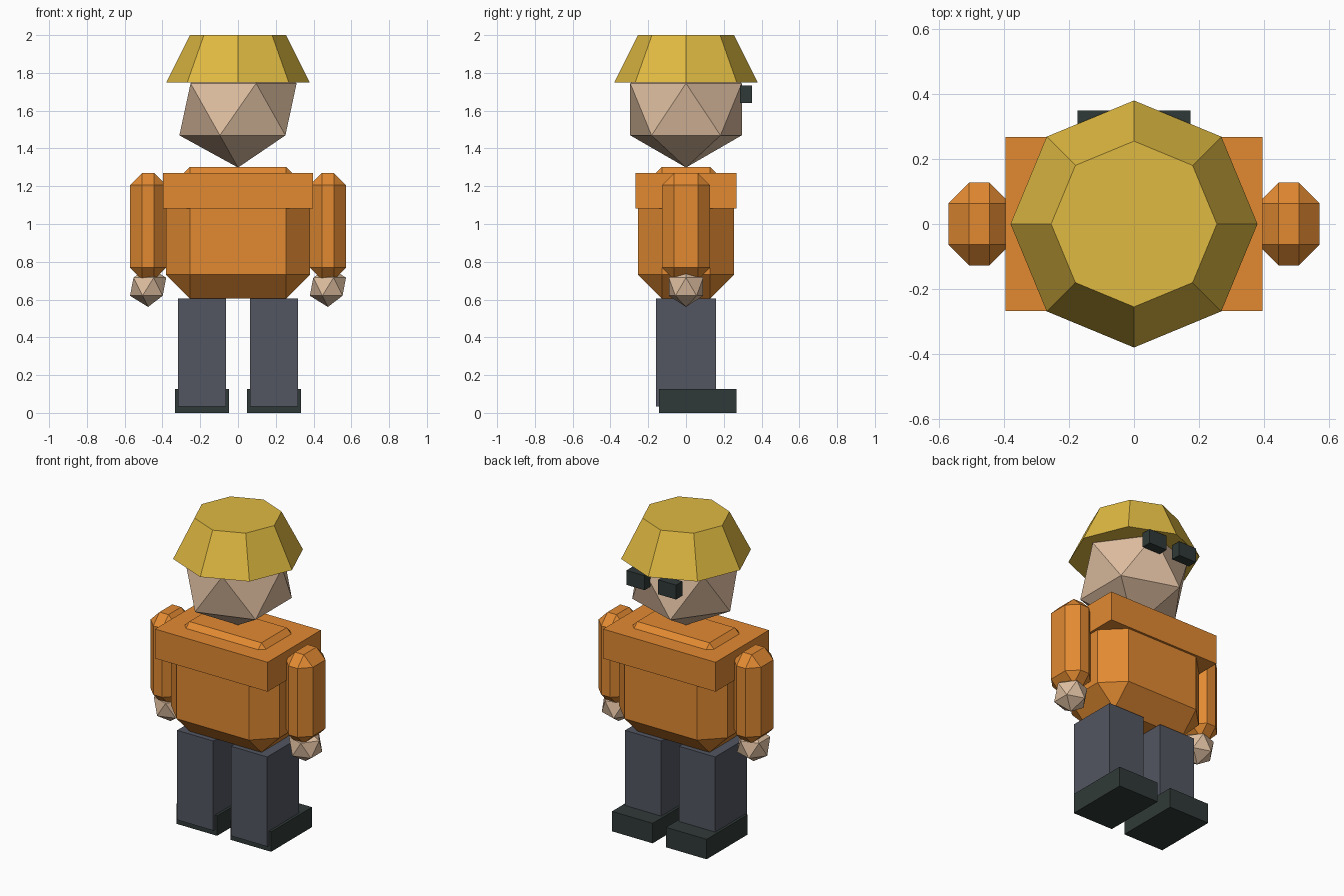
import bpy

if "Cube" in bpy.data.objects:
    bpy.data.objects.remove(bpy.data.objects["Cube"])


def srgb(r, g, b):
    """Flat colour given as 0-255 display values, returned as linear RGBA."""
    lin = [(c / 255 / 12.92) if c / 255 <= 0.04045 else ((c / 255 + 0.055) / 1.055) ** 2.4
           for c in (r, g, b)]
    return (*lin, 1.0)


def material(name, rgb):
    mat = bpy.data.materials.new(name)
    mat.diffuse_color = srgb(*rgb)
    mat.use_nodes = True
    mat.node_tree.nodes["Principled BSDF"].inputs["Base Color"].default_value = mat.diffuse_color
    return mat


YELLOW = material("helmet_yellow", (224, 186, 66))
ORANGE = material("jacket_orange", (226, 138, 50))
SKIN = material("skin", (222, 190, 160))
GREY = material("trouser_grey", (82, 86, 97))
DARK = material("boot_dark", (48, 58, 56))


def finish(name, mat):
    obj = bpy.context.object
    obj.name = name
    obj.data.materials.append(mat)
    return obj


def box(name, mat, lo, hi, chamfer=0):
    """Box between two corners, optionally with a single-step chamfer."""
    bpy.ops.mesh.primitive_cube_add(size=1, location=[(a + b) / 2 for a, b in zip(lo, hi)])
    obj = finish(name, mat)
    obj.scale = [b - a for a, b in zip(lo, hi)]
    bpy.ops.object.transform_apply(location=False, rotation=False, scale=True)
    if chamfer:
        mod = obj.modifiers.new("chamfer", 'BEVEL')
        mod.width = chamfer
        mod.segments = 1
        mod.limit_method = 'NONE'
    return obj


def ball(name, mat, centre, radius, height):
    """Twenty-sided ball with its own vertical radius."""
    bpy.ops.mesh.primitive_ico_sphere_add(subdivisions=1, radius=1, location=centre)
    obj = finish(name, mat)
    obj.scale = (radius, radius, height)
    return obj


# Torso with a wide shoulder yoke
box("torso", ORANGE, (-0.381, -0.254, 0.605), (0.381, 0.254, 1.302), 0.127)
box("shoulder_yoke", ORANGE, (-0.396, -0.268, 1.083), (0.396, 0.268, 1.27))

# Head and helmet
ball("head", SKIN, (0, 0, 1.607), 0.347, 0.308)
bpy.ops.mesh.primitive_cone_add(vertices=8, radius1=0.38, radius2=0.255,
                                depth=0.25, location=(0, 0, 1.875))
finish("helmet", YELLOW)

# Paired parts
for side, s in (("left", -1), ("right", 1)):
    def pair(name, mat, x, half, y, z, chamfer=0):
        box(f"{side}_{name}", mat, (s * x - half, y[0], z[0]), (s * x + half, y[1], z[1]), chamfer)

    pair("arm", ORANGE, 0.476, 0.095, (-0.127, 0.127), (0.705, 1.27), 0.0635)
    ball(f"{side}_hand", SKIN, (s * 0.476, 0, 0.668), 0.107, 0.107)
    pair("leg", GREY, 0.19, 0.127, (-0.159, 0.159), (0.035, 0.605))
    pair("boot", DARK, 0.19, 0.143, (-0.143, 0.268), (0, 0.127))
    pair("eye", DARK, 0.111, 0.0635, (0.286, 0.349), (1.641, 1.733))
